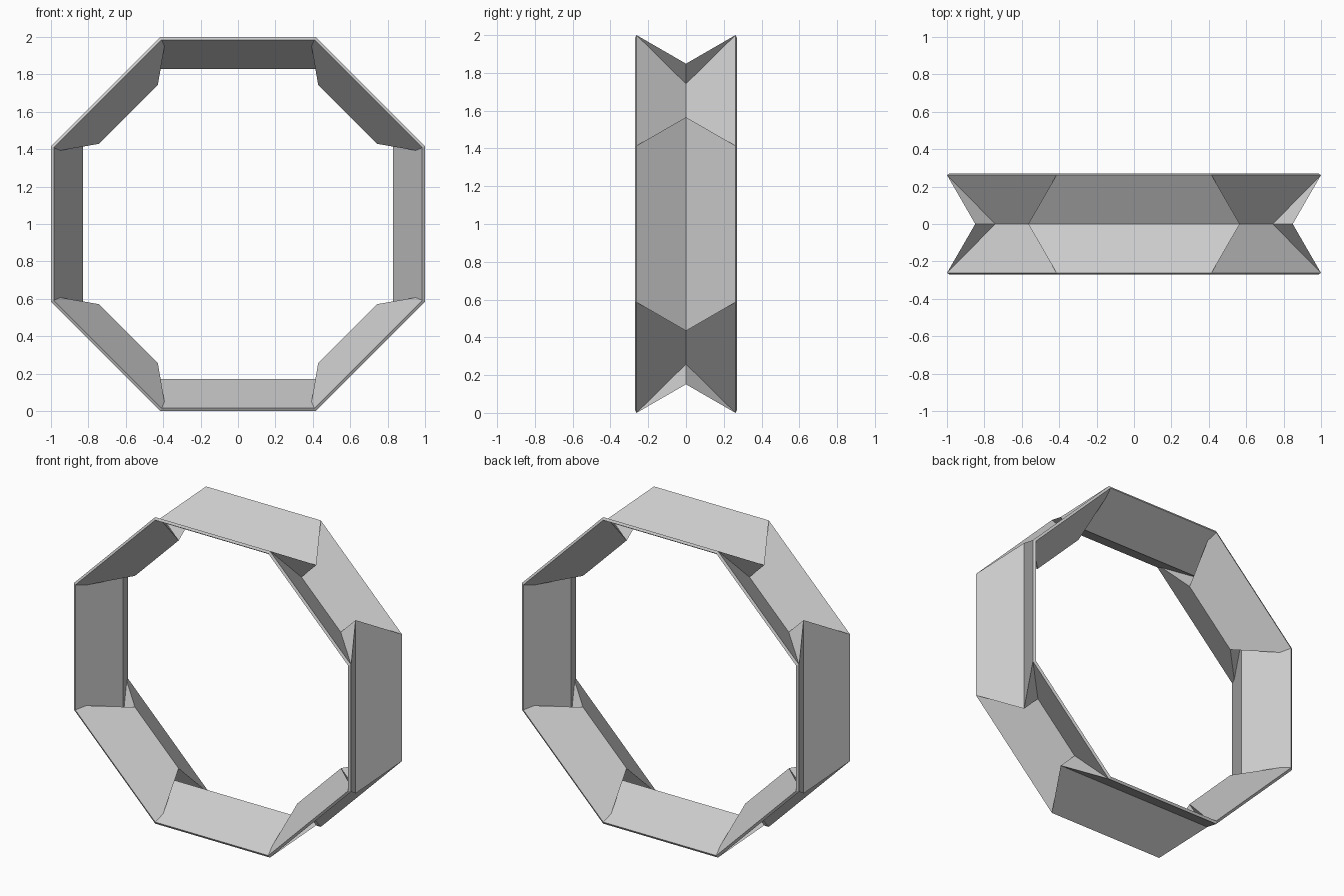
import bpy, bmesh
from math import sqrt, tan, sin, cos, pi, hypot

cube = bpy.data.objects.get("Cube")
if cube:
    bpy.data.objects.remove(cube, do_unlink=True)

# Proportions of the folded strip (octagon with apothem 1)
HALF = 0.262              # half width of the outer skin
THICK = 0.0173            # sheet thickness
FOLD = pi / 6             # slope of the V section
MITRE = tan(pi / 8)       # octagon half side per unit of apothem
ROOT2 = sqrt(2)

valley = 1 - HALF * tan(FOLD)
valley_in = valley - THICK / cos(FOLD)


def from_diagonal(u, r):
    """Position along and out from a diagonal side, in the straight side's frame."""
    return (u + r) / ROOT2, (r - u) / ROOT2


# Outer skin: rim corner and the two ends of the gusset fold
cx = ROOT2 - valley
u_out = (cx - valley) / ROOT2
run = u_out + MITRE       # how far the gusset runs along the diagonal
slope = run / HALF
u_in = u_out - THICK * hypot(run, HALF) / HALF

# Inner skin: the three offset planes meet at the knot
knot_y = (u_in + MITRE * valley_in) / (slope - MITRE * tan(FOLD))
knot_r = valley_in + knot_y * tan(FOLD)
lip_y = HALF + THICK * sin(FOLD)
lip_r = 1 - THICK * cos(FOLD)

dx, dz = from_diagonal(u_out, valley)
ex, ez = from_diagonal(u_in, valley_in)
points = {                # name: (along side, depth, out from centre)
    "rim": (MITRE, HALF, 1),
    "lip": (MITRE * lip_r, lip_y, lip_r),
    "knot": (MITRE * knot_r, knot_y, knot_r),
    "straight": (cx, 0, valley),
    "straight_in": (valley_in + u_in * ROOT2, 0, valley_in),
    "diagonal": (dx, 0, dz),
    "diagonal_in": (ex, 0, ez),
}

bm = bmesh.new()
cache = {}


def vert(name, corner, half):
    """Shared vertex of one octagon corner, on the front or back half."""
    k, side = corner
    x, y, r = points[name]
    key = (name, k % 4, side, half if y else 0)
    if key not in cache:
        a = k * pi / 2
        x *= side
        cache[key] = bm.verts.new((x * cos(a) + r * sin(a), y * half,
                                   1 - x * sin(a) + r * cos(a)))
    return cache[key]


def panel(names_a, a, names_b, b, half):
    """Face running along corner a and back along corner b."""
    bm.faces.new([vert(n, a, half) for n in names_a]
                 + [vert(n, b, half) for n in reversed(names_b)])


for k in range(4):
    left, right, following = (k, -1), (k, 1), (k + 1, -1)
    for half in (-1, 1):
        # Straight side, then the diagonal side after it
        for a, b, kind in ((left, right, "straight"), (right, following, "diagonal")):
            outer = ("rim", kind)
            inner = ("lip", "knot", kind + "_in")
            edge = ("rim", "lip")
            for names in (outer, inner, edge):
                panel(names, a, names, b, half)
        # Triangular gussets tucked between neighbouring sides
        for corner in (left, right):
            panel(("rim", "straight", "diagonal"), corner, (), corner, half)
            panel(("knot", "straight_in", "diagonal_in"), corner, (), corner, half)

bmesh.ops.recalc_face_normals(bm, faces=bm.faces[:])
mesh = bpy.data.meshes.new("folded_ring")
bm.to_mesh(mesh)
bm.free()

# Plain grey sheet
grey = bpy.data.materials.new("light_grey")
grey.use_nodes = True
colour = (0.6, 0.6, 0.6, 1)
grey.diffuse_color = colour
grey.node_tree.nodes["Principled BSDF"].inputs["Base Color"].default_value = colour
mesh.materials.append(grey)

ring = bpy.data.objects.new("folded_ring", mesh)
bpy.context.collection.objects.link(ring)
